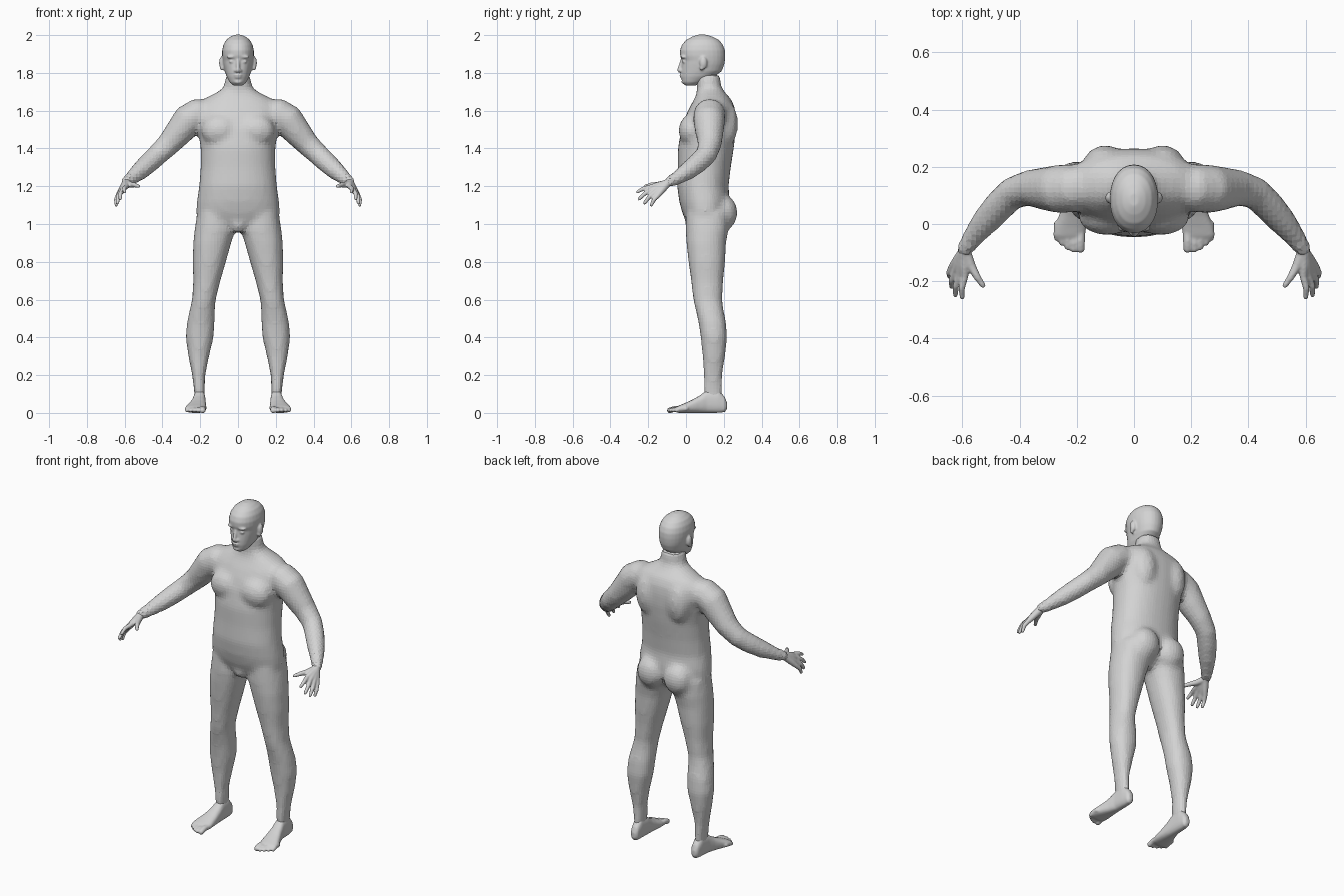
import bpy, bmesh, math
from mathutils import Vector, Matrix

skin = bpy.data.materials.new("skin_grey")
skin.diffuse_color = (0.65, 0.65, 0.65, 1)


def bridge(bm, rings):
    """Join rings of points into a closed tube."""
    vs = [[bm.verts.new(p) for p in r] for r in rings]
    n = len(vs[0])
    for a, b in zip(vs, vs[1:]):
        for i in range(n):
            j = (i + 1) % n
            bm.faces.new((a[i], a[j], b[j], b[i]))
    bm.faces.new(vs[0][::-1])
    bm.faces.new(vs[-1])


def loft(bm, rows, along="z", e=2.2, n=28):
    """Rows are (t, u0, u1, v0, v1): bounds of a rounded section at t."""
    rings = []
    for t, u0, u1, v0, v1 in rows:
        ring = []
        for i in range(n):
            a = 2 * math.pi * i / n
            c, s = math.cos(a), math.sin(a)
            u = (u0 + u1) / 2 + (u1 - u0) / 2 * math.copysign(abs(c) ** (2 / e), c)
            v = (v0 + v1) / 2 + (v1 - v0) / 2 * math.copysign(abs(s) ** (2 / e), s)
            ring.append((u, v, t) if along == "z" else (u, t, v))
        rings.append(ring)
    bridge(bm, rings)


def tube(bm, pts, n=16):
    """Round limb through (x, y, z, radius) points, with rounded tip."""
    P = [Vector(p[:3]) for p in pts]
    R = [p[3] for p in pts]
    d = (P[-1] - P[-2]).normalized()
    r = R[-1]
    P += [P[-1] + d * r * 0.6, P[-1] + d * r * 0.95]
    R += [r * 0.8, r * 0.3]
    rings = []
    for i, p in enumerate(P):
        t = (P[min(i + 1, len(P) - 1)] - P[max(i - 1, 0)]).normalized()
        a = t.cross(Vector((0.3, 1, 0.2))).normalized()
        b = t.cross(a)
        rings.append([p + R[i] * (a * math.cos(k * 2 * math.pi / n) + b * math.sin(k * 2 * math.pi / n))
                      for k in range(n)])
    bridge(bm, rings)


def blob(bm, centre, radii):
    m = Matrix.Translation(centre) @ Matrix.Diagonal((*radii, 1))
    bmesh.ops.create_uvsphere(bm, u_segments=20, v_segments=12, radius=1, matrix=m)


def finish(name, bm, voxel, smooth, rounded):
    """Mirror the parts and fuse them into one continuous skin."""
    bmesh.ops.recalc_face_normals(bm, faces=bm.faces)
    me = bpy.data.meshes.new(name)
    bm.to_mesh(me)
    bm.free()
    me.materials.append(skin)
    ob = bpy.data.objects.new(name, me)
    bpy.context.collection.objects.link(ob)
    mir = ob.modifiers.new("mirror", "MIRROR")
    mir.use_mirror_merge = False
    rem = ob.modifiers.new("fuse", "REMESH")
    rem.mode = "VOXEL"
    rem.voxel_size = voxel
    rem.use_smooth_shade = rounded
    sm = ob.modifiers.new("soften", "SMOOTH")
    sm.factor = 0.5
    sm.iterations = smooth


# Torso and neck: (z, half width, front y, back y)
body = bmesh.new()
torso = [(0.965, .09, .04, .15), (1.0, .18, .005, .20), (1.06, .222, -.02, .222),
         (1.12, .218, -.036, .232), (1.2, .206, -.047, .225), (1.3, .198, -.043, .237),
         (1.4, .198, -.043, .253), (1.5, .212, -.026, .264), (1.57, .232, -.003, .264),
         (1.62, .225, .02, .257), (1.66, .185, .043, .24), (1.69, .125, .056, .212),
         (1.72, .075, .058, .188), (1.79, .064, .05, .18)]
loft(body, [(z, -w, w, a, b) for z, w, a, b in torso])
blob(body, (.095, .025, 1.495), (.1, .064, .085))    # chest
blob(body, (.1, .215, 1.53), (.075, .06, .12))       # shoulder blade
blob(body, (.088, .195, 1.06), (.088, .078, .095))   # buttock
blob(body, (0, .03, 1.01), (.045, .035, .06))        # groin

# Leg: (z, inner x, outer x, front y, back y)
loft(body, [(1.06, .03, .215, .0, .225), (.97, .015, .23, -.002, .225), (.9, .036, .237, .002, .212),
            (.8, .064, .24, .013, .207), (.7, .093, .237, .027, .197), (.6, .118, .243, .038, .192),
            (.55, .122, .255, .05, .198), (.48, .124, .27, .066, .212), (.4, .129, .277, .078, .218),
            (.3, .153, .263, .088, .207), (.2, .173, .243, .093, .192), (.12, .176, .233, .092, .192),
            (.06, .18, .23, .1, .19)])

# Arm
tube(body, [(.14, .13, 1.59, .07), (.21, .125, 1.582, .085), (.265, .122, 1.55, .085),
            (.31, .124, 1.49, .076), (.37, .125, 1.42, .063), (.425, .108, 1.368, .057),
            (.47, .065, 1.325, .055), (.52, .008, 1.28, .049), (.565, -.05, 1.242, .037),
            (.592, -.09, 1.222, .030)], 20)
finish("body", body, .017, 4, False)

# Head
head = bmesh.new()
skull = [(1.733, .025, -.004, .05), (1.75, .044, -.019, .09), (1.78, .06, -.026, .15),
         (1.81, .07, -.026, .19), (1.845, .078, -.023, .203), (1.865, .081, -.021, .206),
         (1.89, .084, -.031, .208), (1.92, .084, -.032, .206), (1.95, .077, -.021, .195),
         (1.975, .062, .002, .174), (1.992, .04, .033, .14), (2.002, .016, .062, .108)]
loft(head, [(z, -w, w, a, b) for z, w, a, b in skull], e=2.15)
tube(head, [(0, -.018, 1.878, .008), (0, -.028, 1.845, .009), (0, -.036, 1.815, .011),
            (0, -.036, 1.81, .009)])                 # nose
blob(head, (.012, -.028, 1.811), (.01, .009, .008))  # nostril
blob(head, (.032, -.011, 1.884), (.028, .018, .008)) # brow
blob(head, (.032, -.010, 1.86), (.016, .011, .007))  # eyelid
blob(head, (0, -.024, 1.788), (.022, .011, .005))    # upper lip
blob(head, (0, -.022, 1.777), (.02, .011, .005))     # lower lip
blob(head, (0, -.012, 1.753), (.022, .012, .012))    # chin
blob(head, (.086, .092, 1.853), (.014, .02, .034))   # ear
blob(head, (.084, .083, 1.826), (.011, .011, .014))  # ear lobe
finish("head", head, .0055, 3, True)

# Hands: wrist, palm bones and fingers
hands = bmesh.new()
knuckles = [((.592, -.183, 1.197), (.600, -.262, 1.167)), ((.609, -.178, 1.183), (.624, -.253, 1.128)),
            ((.624, -.166, 1.166), (.637, -.223, 1.106)), ((.635, -.15, 1.15), (.644, -.186, 1.095))]
for k, tip in knuckles:
    k, tip = Vector(k), Vector(tip)
    mid = k.lerp(tip, .5) + Vector((.006, -.002, .006))
    tube(hands, [(.580, -.075, 1.232, .022), (.594, -.1, 1.215, .022), (*k.lerp(Vector((.594, -.1, 1.215)), .4), .018),
                 (*k, .0135), (*mid, .0115), (*tip.lerp(mid, .15), .009)], 12)
tube(hands, [(.588, -.1, 1.215, .02), (.57, -.145, 1.208, .017), (.548, -.185, 1.207, .013),
             (.528, -.214, 1.2, .010)], 12)          # thumb
finish("hands", hands, .005, 3, True)

# Feet: (y, inner x, outer x, bottom z, top z)
feet = bmesh.new()
loft(feet, [(.217, .19, .215, .02, .055), (.205, .178, .226, .004, .085), (.17, .174, .232, 0, .125),
            (.11, .172, .236, 0, .12), (.07, .17, .247, 0, .09), (.03, .168, .262, 0, .068),
            (-.01, .167, .278, 0, .05), (-.04, .17, .283, 0, .038), (-.058, .18, .27, .005, .027)], "y", 2.5)
for x, tip, r in [(.187, -.086, .016), (.211, -.09, .0115), (.232, -.081, .011),
                  (.252, -.067, .0105), (.27, -.05, .0105)]:
    tube(feet, [(x, tip + .06, .022, r), (x, tip + .025, .021, r), (x, tip, .013, r)], 12)
finish("feet", feet, .006, 3, True)
